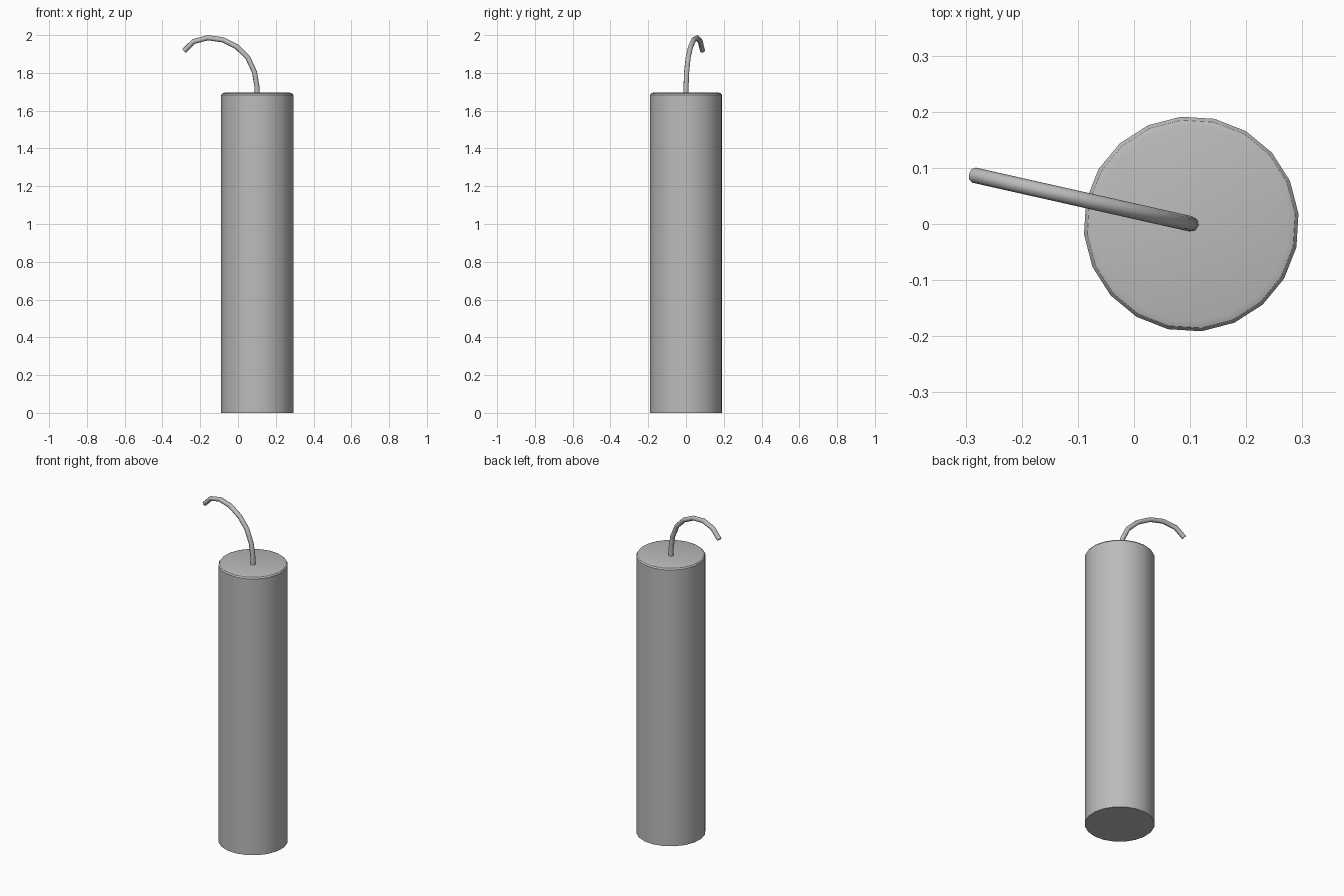
import bpy, bmesh
from math import cos, sin, tau, radians

if "Cube" in bpy.data.objects:
    bpy.data.objects.remove(bpy.data.objects["Cube"], do_unlink=True)

SIDES = 20
TURN = radians(5.5)
AXIS_X = 0.102

grey = bpy.data.materials.new("plain grey")
grey.use_nodes = True
colour = (0.5, 0.5, 0.5, 1)
grey.diffuse_color = colour
grey.node_tree.nodes["Principled BSDF"].inputs["Base Color"].default_value = colour


def select_only(obj):
    bpy.ops.object.select_all(action="DESELECT")
    obj.select_set(True)
    bpy.context.view_layer.objects.active = obj


def smooth(obj, angle):
    select_only(obj)
    bpy.ops.object.shade_smooth_by_angle(angle=radians(angle))


def turned(name, profile, tip_z):
    """Solid turned from (radius, z) rings, flat below, closed to a centre point above."""
    bm = bmesh.new()
    rings = []
    for r, z in profile:
        rings.append([bm.verts.new((r * cos(TURN + tau * i / SIDES),
                                    r * sin(TURN + tau * i / SIDES), z))
                      for i in range(SIDES)])
    bm.faces.new(reversed(rings[0]))
    tip = bm.verts.new((0, 0, tip_z))
    for i in range(SIDES):
        j = (i + 1) % SIDES
        for low, high in zip(rings, rings[1:]):
            bm.faces.new((low[i], low[j], high[j], high[i]))
        bm.faces.new((rings[-1][i], rings[-1][j], tip))
    mesh = bpy.data.meshes.new(name)
    bm.to_mesh(mesh)
    bm.free()
    mesh.materials.append(grey)
    obj = bpy.data.objects.new(name, mesh)
    bpy.context.collection.objects.link(obj)
    return obj


# Body: tall tube with a bevelled rim and a slightly dished top
body = turned("body", [(0.192, 0), (0.192, 1.683), (0.186, 1.691), (0.174, 1.695)], 1.683)
body.location.x = AXIS_X
smooth(body, 25)

# Fuse: thin round cord bending over to the side, in one slanted plane
path = [(0.102, 1.67), (0.1, 1.73), (0.087, 1.805), (0.052, 1.881), (-0.005, 1.937),
        (-0.08, 1.975), (-0.16, 1.986), (-0.235, 1.966), (-0.285, 1.917)]
curve = bpy.data.curves.new("fuse", "CURVE")
curve.dimensions = "3D"
curve.bevel_depth = 0.0138
curve.bevel_resolution = 2
curve.use_fill_caps = True
spline = curve.splines.new("POLY")
spline.points.add(len(path) - 1)
for point, (x, z) in zip(spline.points, path):
    point.co = (x, (AXIS_X - x) * 0.225, z, 1)
curve.materials.append(grey)
fuse = bpy.data.objects.new("fuse", curve)
bpy.context.collection.objects.link(fuse)
select_only(fuse)
bpy.ops.object.convert(target="MESH")
smooth(bpy.context.object, 50)
